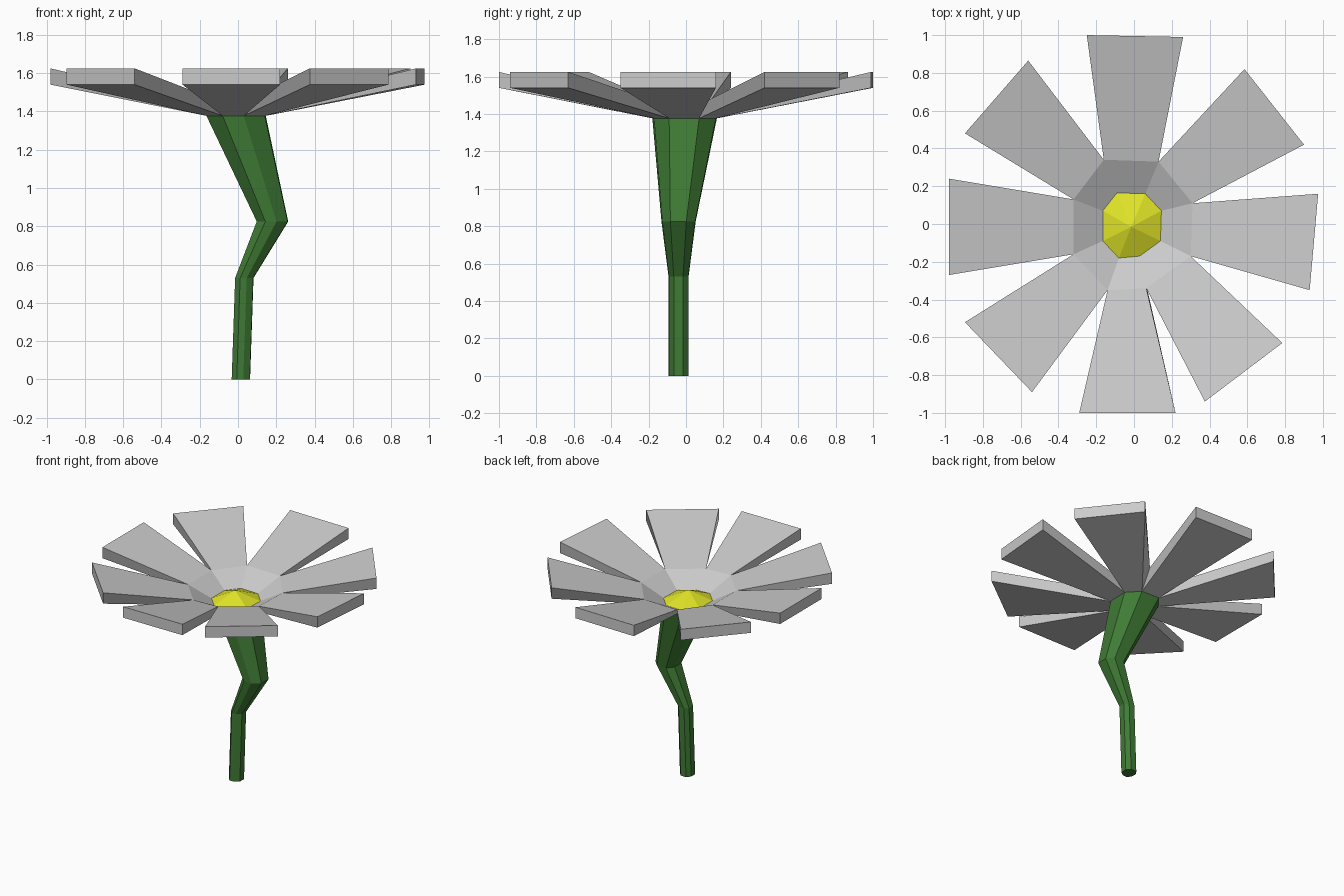
import bpy, bmesh
from mathutils import Vector

if "Cube" in bpy.data.objects:
    bpy.data.objects.remove(bpy.data.objects["Cube"])

N = 8
# plan outlines, clockwise from the back: flower eye, cup rim, two tip corners per petal
EYE = [(-.09, .165), (.06, .16), (.145, .07), (.14, -.09),
       (.03, -.17), (-.08, -.18), (-.165, -.09), (-.165, .07)]
RIM = [(-.16, .34), (.13, .33), (.31, .11), (.30, -.17),
       (.065, -.34), (-.14, -.35), (-.32, -.16), (-.32, .13)]
TIPS = [((-.25, 1.0), (.26, .99)), ((.585, .82), (.90, .42)),
        ((.975, .16), (.93, -.35)), ((.785, -.63), (.375, -.94)),
        ((.22, -1.0), (-.29, -1.0)), ((-.54, -.89), (-.895, -.52)),
        ((-.98, -.27), (-.98, .24)), ((-.895, .48), (-.56, .865))]
Z_EYE, Z_RIM, Z_LOW, Z_TOP = 1.377, 1.47, 1.54, 1.625


def make_object(name, bm, color=None):
    mesh = bpy.data.meshes.new(name)
    bm.to_mesh(mesh)
    bm.free()
    obj = bpy.data.objects.new(name, mesh)
    bpy.context.collection.objects.link(obj)
    if color:
        mat = bpy.data.materials.new(name + "_color")
        mat.diffuse_color = color
        mat.use_nodes = True
        mat.node_tree.nodes["Principled BSDF"].inputs["Base Color"].default_value = mat.diffuse_color
        mesh.materials.append(mat)
    return obj


def ring(bm, points, z):
    return [bm.verts.new((x, y, z)) for x, y in points]


# bent stem: the eye outline scaled and shifted along the bends
bm = bmesh.new()
mid = Vector((-.01, -.008))
rings = []
for cx, cy, z, s in [(.015, -.04, 0, .31), (.033, -.04, .53, .31),
                     (.18, -.04, .825, .53), (-.01, -.008, Z_EYE, 1)]:
    pts = [Vector((cx, cy)) + (Vector(p) - mid) * s for p in EYE]
    rings.append(ring(bm, pts, z))
for lo, hi in zip(rings, rings[1:]):
    for i in range(N):
        j = (i + 1) % N
        bm.faces.new((lo[j], lo[i], hi[i], hi[j]))
bm.faces.new(rings[0])
make_object("stem", bm, (.05, .2, .035, 1))

# cup and wedge-shaped petals, all walls sharing the eye and rim rings
bm = bmesh.new()
eye, rim = ring(bm, EYE, Z_EYE), ring(bm, RIM, Z_RIM)
for i, tip in enumerate(TIPS):
    j = (i + 1) % N
    a, b = ring(bm, tip, Z_TOP)
    c, d = ring(bm, tip, Z_LOW)
    for face in [(eye[i], rim[i], rim[j], eye[j]),   # cup
                 (rim[i], a, b, rim[j]),             # top
                 (eye[i], eye[j], d, c),             # underside
                 (a, c, d, b),                       # tip
                 (rim[i], eye[i], c, a),             # sides
                 (rim[j], b, d, eye[j])]:
        bm.faces.new(face)
make_object("petals", bm)

# yellow low cone in the middle
bm = bmesh.new()
edge = ring(bm, EYE, Z_EYE)
apex = bm.verts.new((-.015, -.015, 1.45))
for i in range(N):
    bm.faces.new((edge[(i + 1) % N], edge[i], apex))
make_object("flower_center", bm, (.75, .78, .02, 1))
